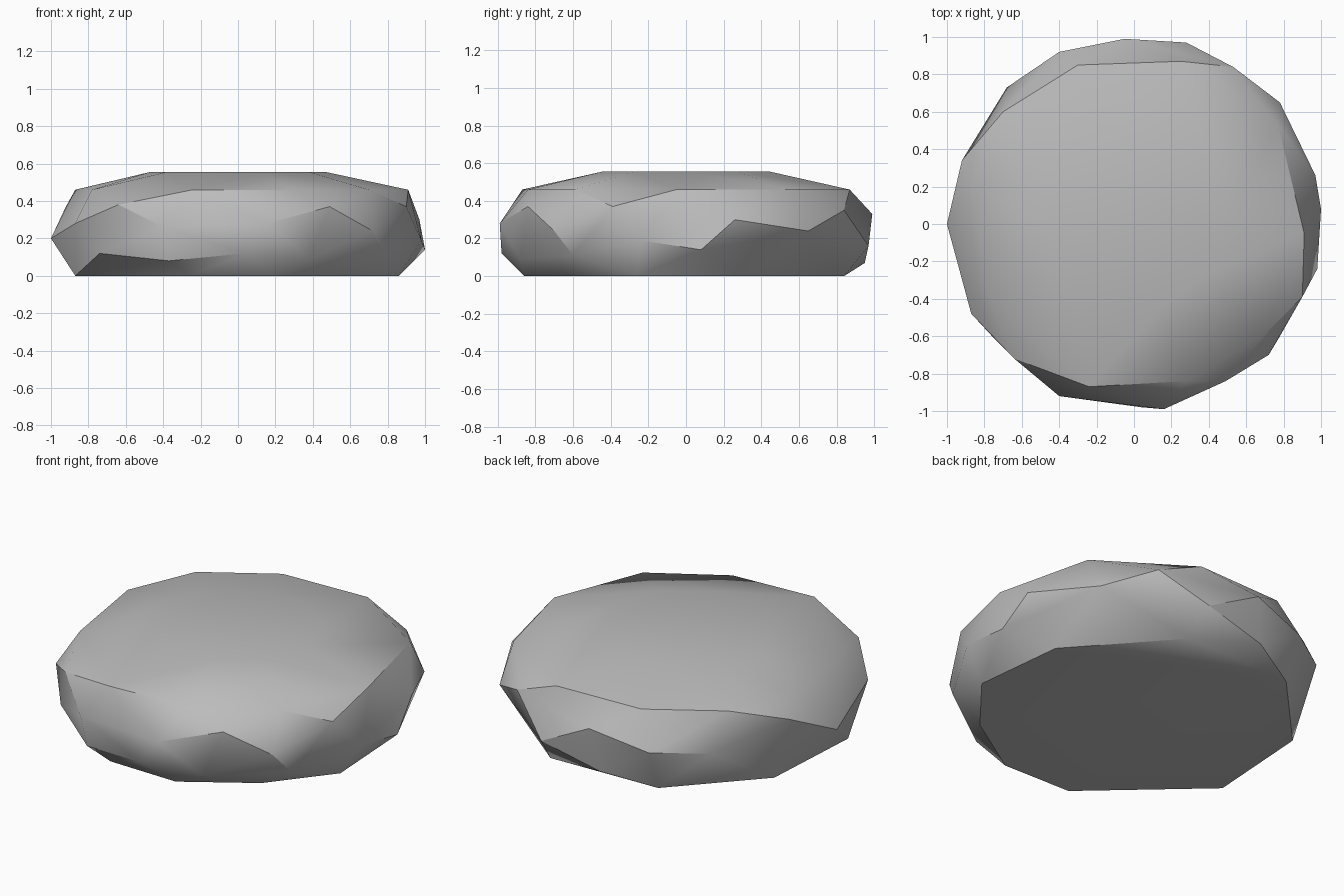
import bpy
import bmesh
from math import cos, sin, radians, tau

default = bpy.data.objects.get("Cube")
if default:
    bpy.data.objects.remove(default, do_unlink=True)

# Single stone colour
stone = bpy.data.materials.new("stone grey")
stone.use_nodes = True
grey = (0.5, 0.5, 0.5, 1)
stone.diffuse_color = grey
stone.node_tree.nodes["Principled BSDF"].inputs["Base Color"].default_value = grey


def level(outline, height):
    """Place a flat outline at one height."""
    return [(x, y, height) for x, y in outline]


# Flat underside
base = level([
    (.31, .84), (-.39, .82), (-.83, .35), (-.87, -.29), (-.25, -.85),
    (.19, -.86), (.58, -.61), (.86, -.26), (.80, .29),
], 0)

# Chipped irregular rim, from the front round to the left, back and right
rim = [
    (.16, -.99, .28), (.04, -.98, .12), (.49, -.84, .37), (.38, -.88, .09),
    (.72, -.70, .24), (.78, -.60, .11), (.90, -.39, .37), (.98, -.24, .19),
    (1, .08, .14), (.97, .26, .30), (.78, .65, .24), (.53, .84, .35),
    (.28, .97, .16), (-.05, .99, .33), (-.10, .95, .07), (-.40, .92, .25),
    (-.68, .73, .25), (-.92, .34, .37), (-1, 0, .20), (-.87, -.48, .28),
    (-.74, -.62, .12), (-.64, -.72, .38), (-.40, -.92, .26), (-.37, -.90, .08),
]

# Shoulder where the side turns into the top
shoulder = level([
    (-.24, -.87), (.28, -.84), (.70, -.59), (.91, -.05), (.77, .53),
    (.25, .87), (-.30, .85), (-.70, .60), (-.87, .20), (-.78, -.38),
], .46)

# Nearly flat crown
sides = 10
crown = level([(.47 * cos(tau * i / sides), .47 * sin(tau * i / sides))
               for i in range(sides)], .555)

# Wrap the points into one convex faceted stone
bm = bmesh.new()
for point in base + rim + shoulder + crown:
    bm.verts.new(point)
hull = bmesh.ops.convex_hull(bm, input=bm.verts)
loose = {g for g in hull["geom_interior"] + hull["geom_unused"]
         if isinstance(g, bmesh.types.BMVert)}
bmesh.ops.delete(bm, geom=list(loose), context="VERTS")
bmesh.ops.dissolve_limit(bm, angle_limit=radians(1),
                         verts=bm.verts, edges=bm.edges)
bmesh.ops.recalc_face_normals(bm, faces=bm.faces)

mesh = bpy.data.meshes.new("flat_stone")
bm.to_mesh(mesh)
bm.free()
mesh.materials.append(stone)

flat_stone = bpy.data.objects.new("flat_stone", mesh)
bpy.context.collection.objects.link(flat_stone)

# Soft shading across shallow facets, crisp chipped edges elsewhere
bpy.ops.object.select_all(action="DESELECT")
flat_stone.select_set(True)
bpy.context.view_layer.objects.active = flat_stone
bpy.ops.object.shade_smooth_by_angle(angle=radians(30))
